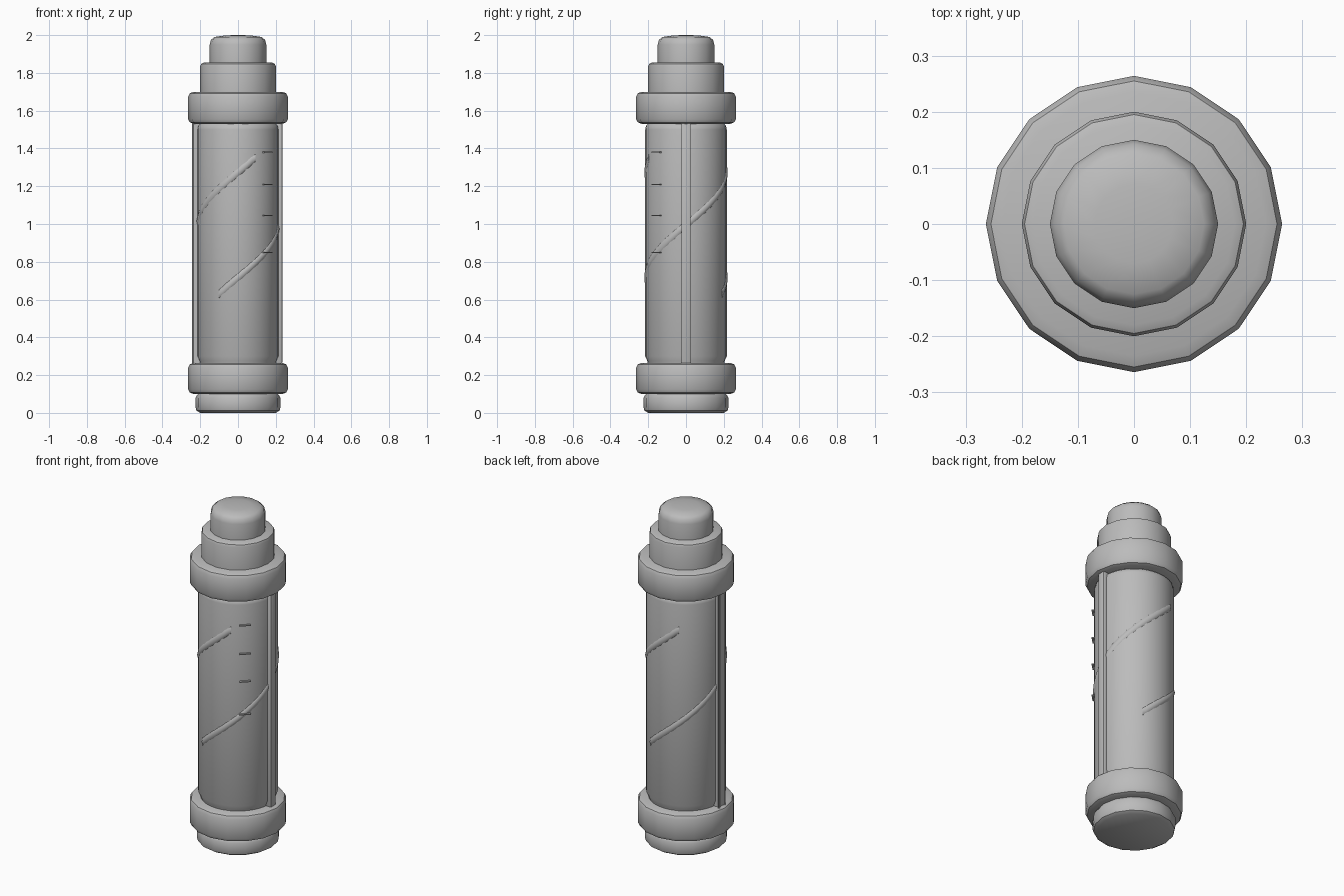
import bpy, bmesh, math
from mathutils import Vector

if "Cube" in bpy.data.objects:
    bpy.data.objects.remove(bpy.data.objects["Cube"])

grey = bpy.data.materials.new("plain grey")
grey.diffuse_color = (0.5, 0.5, 0.5, 1)
grey.use_nodes = True
grey.node_tree.nodes["Principled BSDF"].inputs["Base Color"].default_value = grey.diffuse_color


def finish(name, bm, angle=40):
    bmesh.ops.recalc_face_normals(bm, faces=bm.faces)
    me = bpy.data.meshes.new(name)
    bm.to_mesh(me)
    bm.free()
    me.materials.append(grey)
    ob = bpy.data.objects.new(name, me)
    bpy.context.collection.objects.link(ob)
    bpy.ops.object.select_all(action='DESELECT')
    ob.select_set(True)
    bpy.context.view_layer.objects.active = ob
    bpy.ops.object.shade_smooth_by_angle(angle=math.radians(angle))
    return ob


def lathe(name, profile, sides=16):
    """Closed turned part from (radius, z) pairs, capped at both ends."""
    bm = bmesh.new()
    rings = [[bm.verts.new((r * math.cos(2 * math.pi * i / sides),
                            r * math.sin(2 * math.pi * i / sides), z))
              for i in range(sides)] for r, z in profile]
    for a, b in zip(rings, rings[1:]):
        for i in range(sides):
            j = (i + 1) % sides
            bm.faces.new((a[i], a[j], b[j], b[i]))
    bm.faces.new(rings[0])
    bm.faces.new(rings[-1])
    return finish(name, bm)


# Stacked turned parts, from the foot up
lathe("foot", [(0.20, 0.0), (0.22, 0.012), (0.225, 0.03), (0.225, 0.08),
               (0.215, 0.097), (0.20, 0.11)])
for name, z0, z1 in (("lower_collar", 0.10, 0.265), ("upper_collar", 1.53, 1.70)):
    lathe(name, [(0.235, z0), (0.255, z0 + 0.008), (0.264, z0 + 0.025),
                 (0.264, z1 - 0.025), (0.255, z1 - 0.008), (0.235, z1)])
lathe("barrel", [(0.20, 0.25), (0.205, 0.275), (0.216, 0.30),
                 (0.216, 1.50), (0.212, 1.52), (0.195, 1.535)], 32)
lathe("neck", [(0.20, 1.69), (0.20, 1.835), (0.195, 1.848), (0.18, 1.855)])
lathe("plunger_cap", [(0.15, 1.85), (0.15, 1.95), (0.143, 1.975),
                      (0.125, 1.99), (0.07, 1.998), (0.02, 2.0)])


def box(bm, centre, size, angle=0):
    made = bmesh.ops.create_cube(bm, size=1)["verts"]
    c, s = math.cos(angle), math.sin(angle)
    for v in made:
        x, y, z = (v.co[k] * size[k] + centre[k] for k in range(3))
        v.co = Vector((x * c - y * s, x * s + y * c, z))


# Vertical rails on both sides of the barrel
for name, a in (("right_rail", 0), ("left_rail", math.pi)):
    bm = bmesh.new()
    box(bm, (0.215, 0, 0.9), (0.04, 0.05, 1.28), a)
    bmesh.ops.bevel(bm, geom=[e for e in bm.edges], offset=0.008,
                    segments=2, affect='EDGES', profile=0.5)
    finish(name, bm)

# Measuring ticks at the front right
bm = bmesh.new()
for z in (0.85, 1.045, 1.21, 1.38):
    box(bm, (0.215, 0, z), (0.025, 0.06, 0.006), math.radians(-45))
finish("measure_ticks", bm)

# Two faint spiral ribs just breaking the barrel surface
for k, name in enumerate(("spiral_rib_a", "spiral_rib_b")):
    bm = bmesh.new()
    rings = []
    for i in range(49):
        t = i / 48
        a = math.radians(-118 + 233 * t + 180 * k)
        z = 0.63 + 0.72 * t
        ring = []
        for j in range(8):
            p = 2 * math.pi * j / 8
            r = 0.199 + 0.022 * math.cos(p)
            ring.append(bm.verts.new((r * math.cos(a), r * math.sin(a),
                                      z + 0.035 * math.sin(p))))
        rings.append(ring)
    for a, b in zip(rings, rings[1:]):
        for j in range(8):
            n = (j + 1) % 8
            bm.faces.new((a[j], a[n], b[n], b[j]))
    bm.faces.new(rings[0])
    bm.faces.new(rings[-1])
    finish(name, bm, 60)
